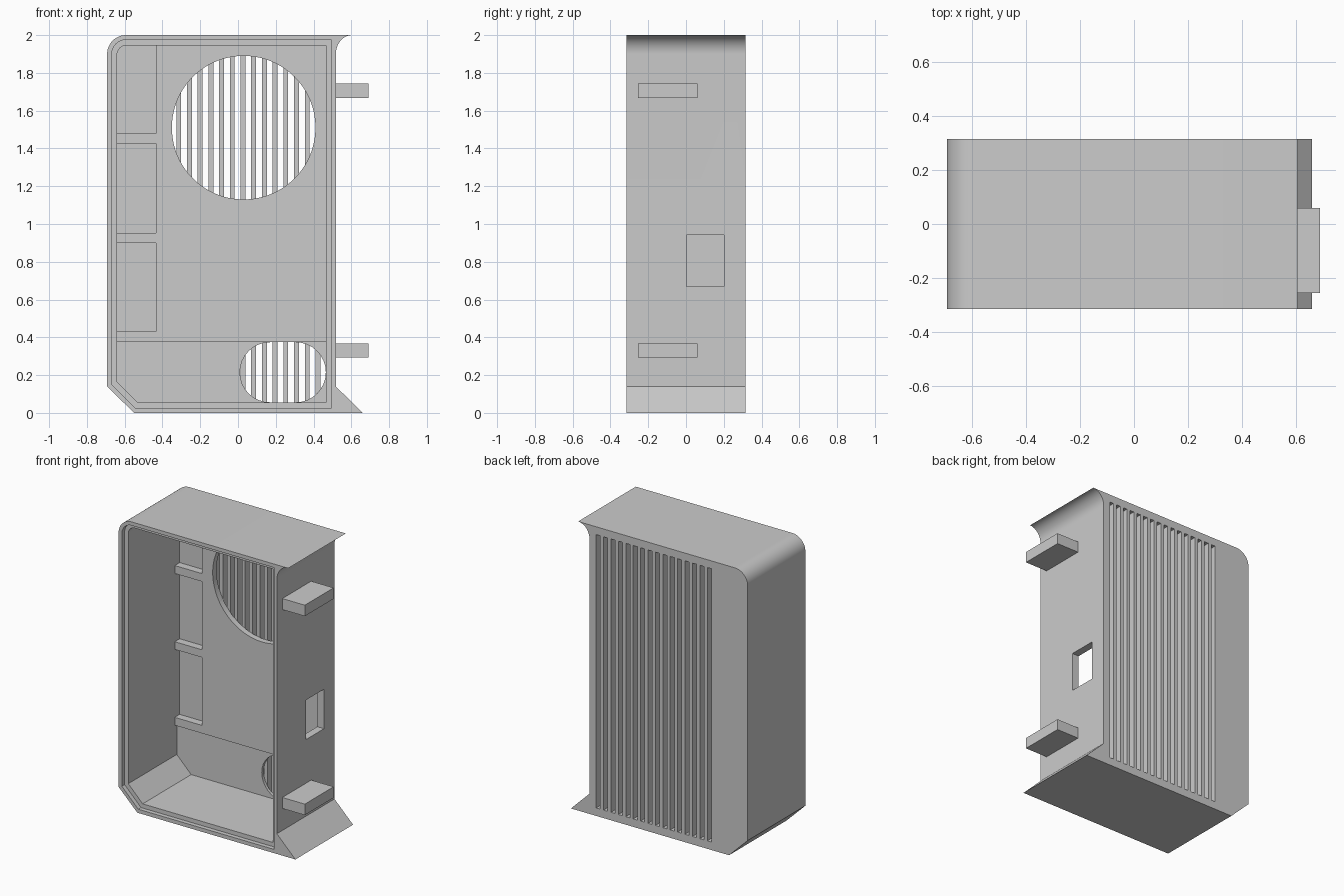
import bpy, bmesh, math

if "Cube" in bpy.data.objects:
    bpy.data.objects.remove(bpy.data.objects["Cube"], do_unlink=True)

grey = bpy.data.materials.new("plain_grey")
grey.use_nodes = True
COLOUR = (0.6, 0.6, 0.6, 1)
grey.diffuse_color = COLOUR
grey.node_tree.nodes["Principled BSDF"].inputs["Base Color"].default_value = COLOUR

BACK = 0.315


def arc(cx, cz, rx, rz, start, end, steps=16):
    """Points on an elliptical arc, angles in degrees."""
    angles = [math.radians(start + (end - start) * i / steps) for i in range(steps + 1)]
    return [(cx + rx * math.cos(a), cz + rz * math.sin(a)) for a in angles]


def rect(x0, x1, z0, z1):
    return [(x0, z0), (x1, z0), (x1, z1), (x0, z1)]


def prism(name, profiles, y0, y1):
    """Extrude one or more closed x-z profiles along y."""
    bm = bmesh.new()
    for points in profiles:
        face = bm.faces.new([bm.verts.new((x, y0, z)) for x, z in points])
        moved = bmesh.ops.extrude_face_region(bm, geom=[face])["geom"]
        verts = [g for g in moved if isinstance(g, bmesh.types.BMVert)]
        bmesh.ops.translate(bm, verts=verts, vec=(0, y1 - y0, 0))
    bmesh.ops.recalc_face_normals(bm, faces=bm.faces)
    mesh = bpy.data.meshes.new(name)
    bm.to_mesh(mesh)
    bm.free()
    mesh.materials.append(grey)
    obj = bpy.data.objects.new(name, mesh)
    bpy.context.collection.objects.link(obj)
    return obj


def cut(target, name, profiles, y0, y1):
    """Subtract a prism from the target, then discard it."""
    cutter = prism(name, profiles, y0, y1)
    cutter.hide_render = True
    bpy.context.view_layer.objects.active = target
    mod = target.modifiers.new(name, "BOOLEAN")
    mod.operation, mod.solver, mod.object = "DIFFERENCE", "EXACT", cutter
    bpy.ops.object.modifier_apply(modifier=mod.name)
    bpy.data.objects.remove(cutter, do_unlink=True)


def opening(x0, x1, z0, z1, radius, chamfer):
    """Rectangle with a round top left and a chamfered bottom left corner."""
    return ([(x0 + chamfer, z0), (x1, z0), (x1, z1)]
            + arc(x0 + radius, z1 - radius, radius, radius, 90, 180)
            + [(x0, z0 + chamfer)])


# Outer shell with a chamfer, a round corner and two flared right corners
outline = ([(-0.55, 0), (0.66, 0), (0.518, 0.14)]
           + arc(0.605, 1.9, 0.087, 0.1, 180, 90)
           + arc(-0.593, 1.9, 0.1, 0.1, 90, 180)
           + [(-0.693, 0.14)])
body = prism("enclosure_body", [outline], -BACK, BACK)

# Stepped rim and main cavity
LEFT, RIGHT, LOW, HIGH = -0.64, 0.466, 0.055, 1.946
cut(body, "rim_step", [opening(-0.668, 0.495, 0.026, 1.975, 0.075, 0.125)], -0.4, -0.285)
cut(body, "cavity", [opening(LEFT, RIGHT, LOW, HIGH, 0.05, 0.11)], -0.4, 0.223)

# Pockets along the left wall, leaving ribs between them
INNER = -0.433
top_pocket = [(INNER, 1.48), (INNER, HIGH)] + arc(LEFT + 0.05, HIGH - 0.05, 0.05, 0.05, 90, 180) + [(LEFT, 1.48)]
cut(body, "side_pockets", [rect(LEFT, INNER, 0.43, 0.9), rect(LEFT, INNER, 0.953, 1.425), top_pocket], 0.15, 0.277)

# Lowered floor at the bottom
lower = [(LEFT + 0.11, LOW), (RIGHT, LOW), (RIGHT, 0.375), (LEFT, 0.375), (LEFT, LOW + 0.11)]
cut(body, "lower_floor", [lower], 0.15, 0.245)

# Round and oblong recesses behind the grille
SLOT_FLOOR = 0.265
cut(body, "round_recess", [arc(0.03, 1.51, 0.38, 0.38, 0, 357.5, 143)], 0.1, SLOT_FLOOR)
oblong = arc(0.306, 0.215, 0.159, 0.159, -90, 90) + arc(0.169, 0.215, 0.159, 0.159, 90, 270)
cut(body, "oblong_recess", [oblong], 0.1, SLOT_FLOOR)

# Vertical grille slots in the back
centres = [-0.399 + 0.0567 * i for i in range(16)]
cut(body, "grille_slots", [rect(c - 0.0155, c + 0.0155, LOW, HIGH) for c in centres], SLOT_FLOOR - 0.0005, 0.4)

# Port through the right wall
cut(body, "side_port", [rect(0.4, 0.6, 0.67, 0.943)], 0.003, 0.2)

# Mounting pegs on the right wall
pegs = [prism(f"{name}_peg", [rect(0.517, 0.69, z, z + 0.076)], -0.255, 0.06)
        for name, z in (("upper", 1.668), ("lower", 0.292))]

bpy.ops.object.select_all(action="DESELECT")
body.select_set(True)
bpy.context.view_layer.objects.active = body
bpy.ops.object.shade_smooth_by_angle(angle=math.radians(30))
